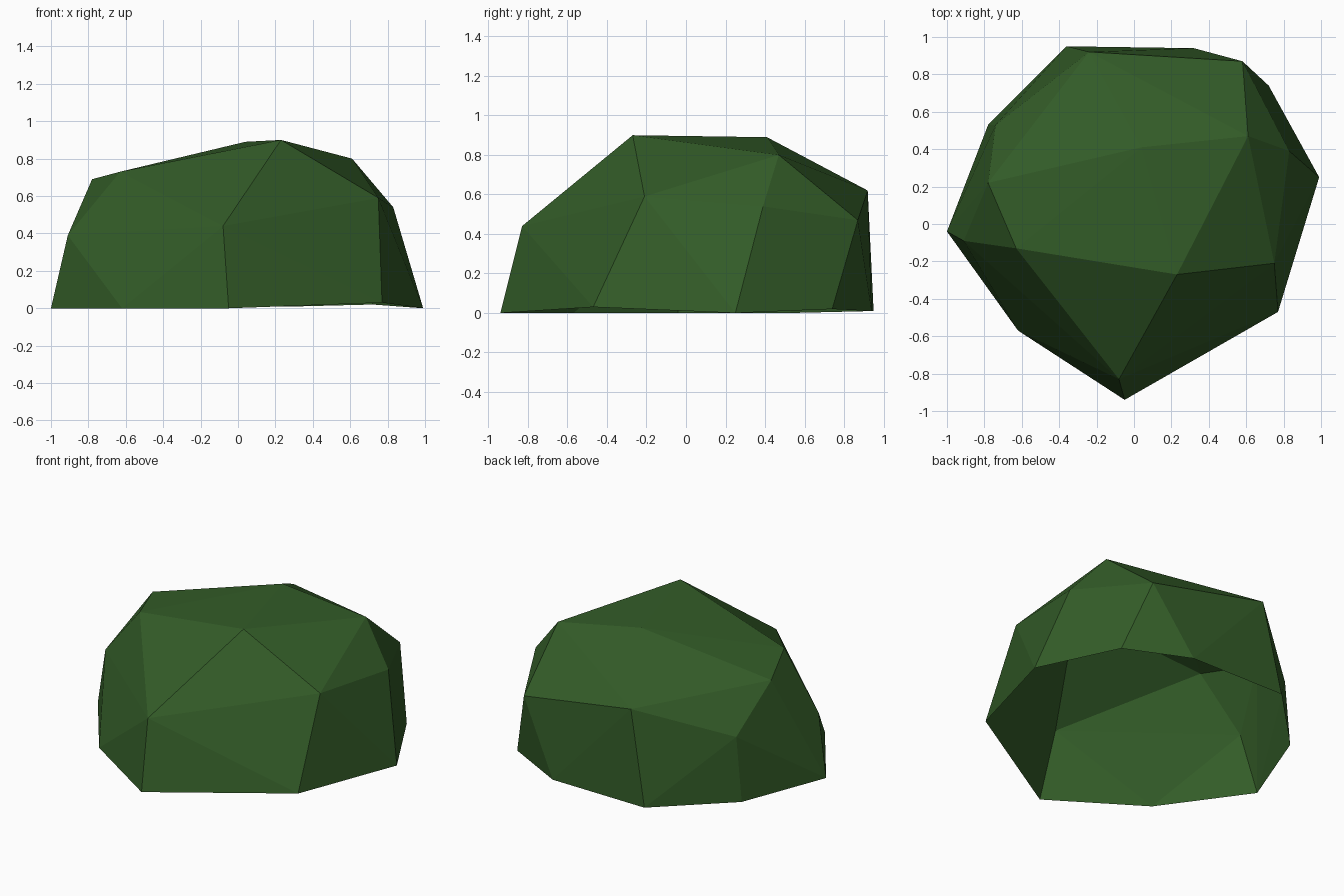
import bpy
import bmesh
from mathutils import Vector

# Remove the default cube
cube = bpy.data.objects.get("Cube")
if cube:
    bpy.data.objects.remove(cube, do_unlink=True)

# Leaf colour
green = bpy.data.materials.new("dark_leaf_green")
green.use_nodes = True
color = (0.033, 0.107, 0.021, 1.0)
green.diffuse_color = color
shader = green.node_tree.nodes["Principled BSDF"]
shader.inputs["Base Color"].default_value = color
shader.inputs["Roughness"].default_value = 0.9

# Corners of the faceted mound: ground rim, shoulder ring, crown
rim = [(-1, -.04, 0), (-.62, -.57, 0), (-.05, -.94, 0), (.77, -.47, .03),
       (.99, .25, 0), (.72, .74, .02), (.32, .94, .01), (-.36, .95, .01),
       (-.78, .53, 0)]
shoulder = [(-.91, -.09, .39), (-.08, -.83, .44), (.75, -.21, .59),
            (.83, .39, .54), (.58, .87, .47), (-.24, .92, .62),
            (-.74, .53, .42)]
crown = [(-.63, -.13, .73), (.23, -.27, .9), (.61, .47, .8),
         (.04, .41, .89), (-.78, .22, .69)]

# Wrap the corners in a faceted skin
bm = bmesh.new()
for corner in rim + shoulder + crown:
    bm.verts.new(Vector(corner))
bmesh.ops.convex_hull(bm, input=bm.verts[:])
bmesh.ops.recalc_face_normals(bm, faces=bm.faces[:])

# Leave the underside open
underside = [f for f in bm.faces if f.normal.z < -0.7]
bmesh.ops.delete(bm, geom=underside, context='FACES')

mesh = bpy.data.meshes.new("bush_mound")
bm.to_mesh(mesh)
bm.free()
mesh.materials.append(green)
bush = bpy.data.objects.new("bush_mound", mesh)
bpy.context.collection.objects.link(bush)
